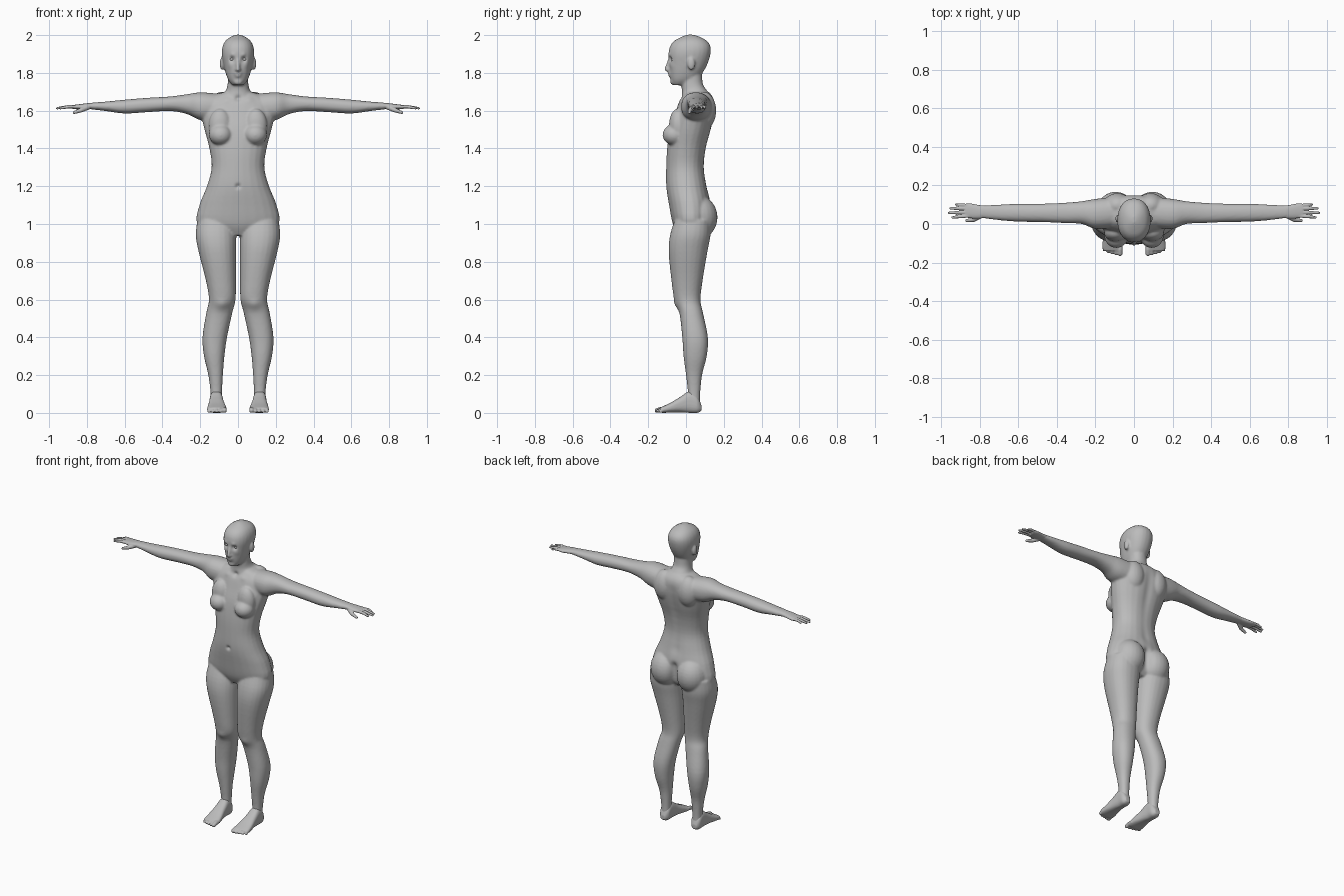
import bpy
import bmesh
from math import cos, sin, pi, exp
from mathutils import Vector, Matrix

default_cube = bpy.data.objects.get("Cube")
if default_cube:
    bpy.data.objects.remove(default_cube, do_unlink=True)

skin = bpy.data.materials.new("plain grey skin")
skin.use_nodes = True
grey = (0.5, 0.5, 0.5, 1)
skin.diffuse_color = grey
skin.node_tree.nodes["Principled BSDF"].inputs["Base Color"].default_value = grey

SIDES = (1, -1)
SEGMENTS = 24
SUBSTEPS = 4


def smooth_rows(rows):
    """Catmull-Rom interpolation between the cross-section rows."""
    rows = [Vector(r) for r in rows]
    result = []
    for i in range(len(rows) - 1):
        a, b, c = rows[max(i - 1, 0)], rows[i], rows[i + 1]
        d = rows[min(i + 2, len(rows) - 1)]
        for k in range(SUBSTEPS):
            t = k / SUBSTEPS
            m, n = (c - a) / 2, (d - b) / 2
            result.append(b + m * t + (3 * (c - b) - 2 * m - n) * t**2
                          + (2 * (b - c) + m + n) * t**3)
    return result + [rows[-1]]


def skin_rings(bm, rings):
    """Bridge rings of points into a closed tube."""
    rings = [[bm.verts.new(p) for p in ring] for ring in rings]
    faces = [bm.faces.new(rings[0]), bm.faces.new(rings[-1])]
    for low, high in zip(rings, rings[1:]):
        for i in range(len(low)):
            j = (i + 1) % len(low)
            faces.append(bm.faces.new((low[i], low[j], high[j], high[i])))
    bmesh.ops.recalc_face_normals(bm, faces=faces)


def loft(bm, rows, axis="z", side=1, power=0.9):
    """Rows hold the position along the axis, then the low and high
    bounds of the oval section in the two other directions."""
    def oval(value):
        return abs(value) ** power * (1 if value > 0 else -1)

    rings = []
    for t, u0, u1, v0, v1 in smooth_rows(rows):
        ring = []
        for k in range(SEGMENTS):
            angle = 2 * pi * (k + 0.5) / SEGMENTS
            u = (u0 + u1) / 2 + (u1 - u0) / 2 * oval(cos(angle))
            v = (v0 + v1) / 2 + (v1 - v0) / 2 * oval(sin(angle))
            x, y, z = {"x": (t, u, v), "y": (u, t, v), "z": (u, v, t)}[axis]
            ring.append((x * side, y, z))
        rings.append(ring)
    skin_rings(bm, rings)


def centred(rows):
    """Turn half widths into symmetric bounds."""
    return [(z, -w, w, front, back) for z, w, front, back in rows]


def tube(bm, path, radii, side=1):
    """Round tapering tube with rounded ends, for digits and the nose."""
    points = [Vector(p) for p in path]
    rings = []
    for i, (point, radius) in enumerate(zip(points, radii)):
        along = points[min(i + 1, len(points) - 1)] - points[max(i - 1, 0)]
        turn = along.to_track_quat("Z", "Y")
        for_ring = []
        for k in range(12):
            a = 2 * pi * k / 12
            p = point + turn @ Vector((cos(a), sin(a), 0)) * radius
            for_ring.append((p.x * side, p.y, p.z))
        rings.append(for_ring)
    skin_rings(bm, rings)
    ball(bm, points[-1], [radii[-1]] * 3, side)


def ball(bm, centre, radii, side=1):
    x, y, z = centre
    place = Matrix.Translation((x * side, y, z)) @ Matrix.Diagonal((*radii, 1))
    bmesh.ops.create_uvsphere(bm, u_segments=24, v_segments=16, radius=1, matrix=place)


def finish(bm, name, voxel=0, smoothing=0):
    """Fuse the overlapping volumes into one smooth skin."""
    mesh = bpy.data.meshes.new(name)
    bm.to_mesh(mesh)
    bm.free()
    obj = bpy.data.objects.new(name, mesh)
    bpy.context.collection.objects.link(obj)
    if voxel:
        fuse = obj.modifiers.new("fuse", "REMESH")
        fuse.mode, fuse.voxel_size = "VOXEL", voxel
        relax = obj.modifiers.new("relax", "SMOOTH")
        relax.factor, relax.iterations = 0.5, smoothing
        graph = bpy.context.evaluated_depsgraph_get()
        obj.data = bpy.data.meshes.new_from_object(obj.evaluated_get(graph))
        obj.modifiers.clear()
        obj.data.name = name
    obj.data.materials.clear()
    obj.data.materials.append(skin)
    obj.data.shade_smooth()
    return obj


def push(obj, centre, radius, move):
    """Soft sculpting stroke, repeated on both sides."""
    x, y, z = centre
    for side in SIDES if x else (1,):
        c = Vector((x * side, y, z))
        m = Vector((move[0] * side, move[1], move[2]))
        for v in obj.data.vertices:
            d = (v.co - c).length / radius
            if d < 3:
                v.co += m * exp(-d * d)


# Torso and neck
bm = bmesh.new()
loft(bm, centred([
    (1.7, .07, -.01, .12), (1.675, .15, -.02, .14), (1.64, .19, -.04, .15),
    (1.58, .195, -.06, .15), (1.5, .178, -.085, .135), (1.4, .152, -.1, .108),
    (1.3, .14, -.105, .097), (1.2, .165, -.105, .112), (1.1, .205, -.09, .13),
    (1, .215, -.07, .12), (.94, .1, -.04, .08)]))
loft(bm, centred([
    (1.8, .052, -.02, .085), (1.74, .055, -.025, .09),
    (1.7, .068, -.022, .115), (1.64, .11, -.03, .14)]))

# Head, nose, lips and chin
loft(bm, centred([
    (1.735, .028, -.068, 0), (1.76, .05, -.08, .05), (1.8, .066, -.087, .088),
    (1.85, .078, -.09, .115), (1.9, .086, -.093, .13), (1.94, .082, -.085, .13),
    (1.97, .066, -.062, .11), (1.99, .04, -.025, .075), (2.002, .012, .005, .04)]))
tube(bm, [(0, -.082, 1.885), (0, -.094, 1.85), (0, -.106, 1.818)], [.008, .009, .01])
ball(bm, (0, -.084, 1.797), (.024, .013, .007))
ball(bm, (0, -.081, 1.784), (.02, .013, .007))
ball(bm, (0, -.068, 1.753), (.025, .016, .017))

for side in SIDES:
    # Nostrils and ears
    ball(bm, (.01, -.092, 1.817), (.008, .01, .008), side)
    ball(bm, (.085, .028, 1.848), (.012, .02, .034), side)
    # Chest, shoulder blades and hips
    ball(bm, (.092, -.06, 1.472), (.062, .064, .056), side)
    ball(bm, (.095, -.045, 1.52), (.06, .045, .09), side)
    ball(bm, (.085, .095, 1.6), (.075, .065, .1), side)
    ball(bm, (.095, .065, 1.035), (.1, .102, .115), side)
    # Arm
    loft(bm, [
        (.1, -.02, .14, 1.54, 1.69), (.2, -.025, .13, 1.55, 1.697),
        (.27, 0, .118, 1.582, 1.687), (.36, .005, .11, 1.598, 1.675),
        (.48, .01, .105, 1.592, 1.668), (.6, .012, .105, 1.585, 1.658),
        (.7, .02, .1, 1.598, 1.648), (.8, .032, .095, 1.61, 1.64)], "x", side)
    # Leg
    loft(bm, [
        (1.02, .02, .215, -.06, .13), (.94, .01, .224, -.085, .13),
        (.85, .01, .208, -.092, .113), (.7, .011, .17, -.077, .088),
        (.6, .013, .154, -.062, .077), (.53, .03, .168, -.035, .09),
        (.4, .058, .188, -.02, .116), (.3, .072, .18, -.013, .11),
        (.2, .08, .157, 0, .085), (.1, .085, .145, .01, .075),
        (.04, .085, .146, 0, .075)], "z", side)
body = finish(bm, "body", .0065, 6)

# Sculpted eye sockets, brows, cheeks, navel, collarbones and knees
push(body, (.033, -.09, 1.872), .014, (0, .016, 0))
push(body, (.03, -.09, 1.894), .012, (0, -.005, 0))
push(body, (.045, -.075, 1.84), .018, (0, -.004, 0))
push(body, (0, -.105, 1.2), .012, (0, .012, 0))
push(body, (.06, -.04, 1.665), .02, (0, -.008, 0))
push(body, (0, -.03, 1.665), .015, (0, .012, 0))
push(body, (.085, -.055, .57), .03, (0, -.008, 0))
# Spine groove and the cleft below it
for step in range(9):
    push(body, (0, .13, 1.2 + step * .05), .035, (0, -.007, 0))
for step in range(8):
    push(body, (0, .13, .95 + step * .02), .022, (0, -.012, 0))

# Eyes
bm = bmesh.new()
for side in SIDES:
    ball(bm, (.033, -.066, 1.872), (.013, .012, .009), side)
finish(bm, "eyes")

# Hands, with fingers given as root y, tip y, tip x and radius
fingers = [(.043, .034, .94, .009), (.061, .058, .957, .009),
           (.08, .081, .95, .009), (.096, .1, .922, .008)]
for side, label in zip(SIDES, ("left", "right")):
    bm = bmesh.new()
    loft(bm, [
        (.76, .035, .094, 1.609, 1.642), (.8, .028, .098, 1.608, 1.639),
        (.85, .03, .107, 1.607, 1.633), (.875, .036, .104, 1.609, 1.63)], "x", side)
    for root, tip, reach, r in fingers:
        tube(bm, [(.84, root, 1.621), (.9, (root + tip) / 2, 1.621),
                  (reach, tip, 1.613)], [r, r, r * .75], side)
    tube(bm, [(.79, .045, 1.62), (.83, .022, 1.603), (.867, .018, 1.59)],
         [.014, .012, .008], side)
    finish(bm, label + "_hand", .0035, 3)

    # Foot and toes
    bm = bmesh.new()
    loft(bm, [
        (.082, .1, .132, .012, .04), (.06, .083, .148, 0, .09),
        (.02, .08, .15, 0, .115), (-.03, .074, .154, .003, .085),
        (-.08, .064, .161, .002, .055), (-.12, .06, .164, 0, .036),
        (-.138, .066, .158, .003, .028)], "y", side, .75)
    for toe in range(5):
        x = .072 + toe * .0205
        r = .013 if toe == 0 else .0105 - toe * .0005
        tip = -.153 + toe * toe * .0012
        tube(bm, [(x, -.1, .02), (x, tip + .02, .02), (x, tip, r)], [r, r, r], side)
    finish(bm, label + "_foot", .004, 3)
